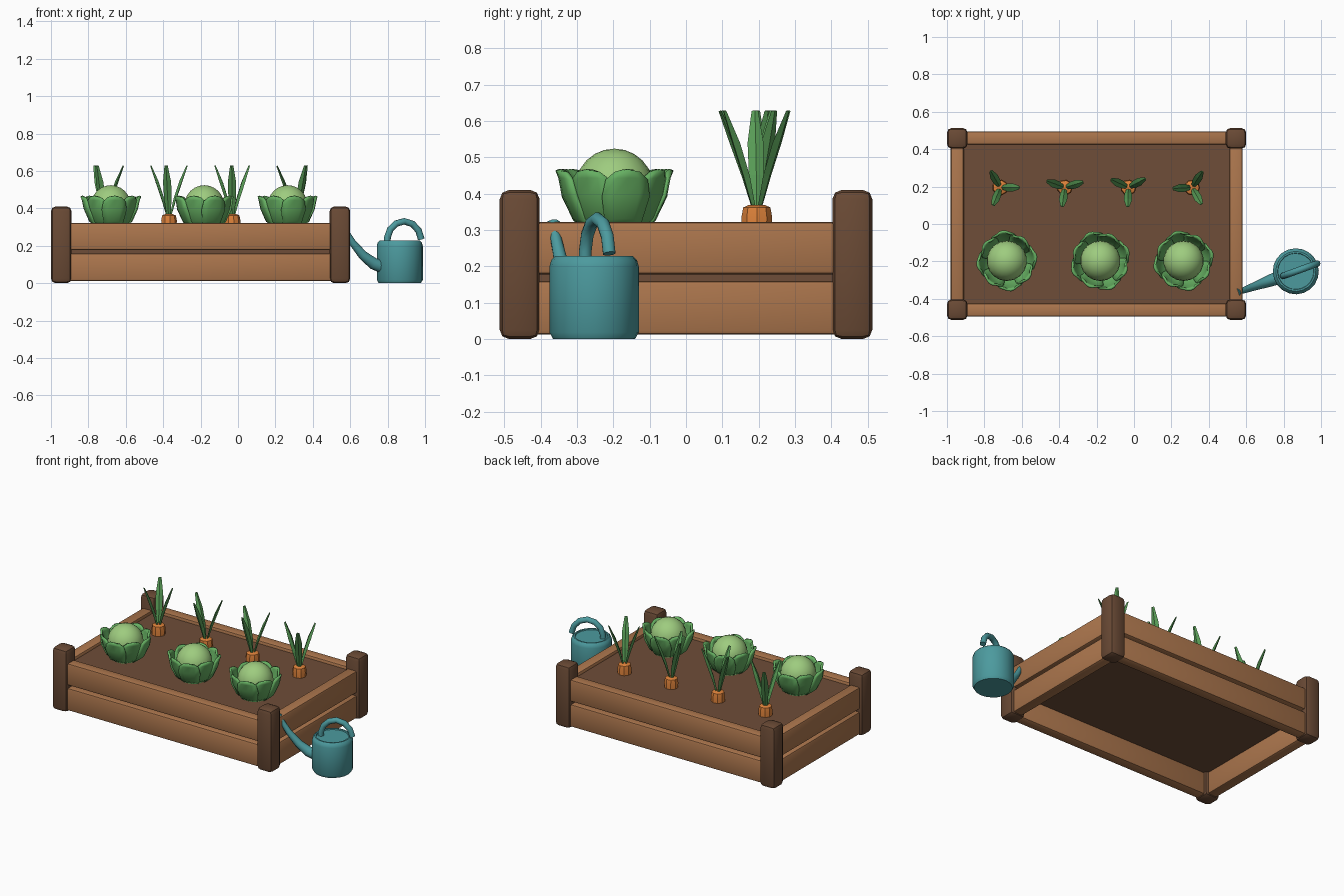
import bpy, bmesh, math
from mathutils import Matrix, Vector

if "Cube" in bpy.data.objects:
    bpy.data.objects.remove(bpy.data.objects["Cube"])


def material(name, r, g, b):
    m = bpy.data.materials.new(name)
    m.diffuse_color = (r, g, b, 1)
    m.use_nodes = True
    m.node_tree.nodes["Principled BSDF"].inputs["Base Color"].default_value = m.diffuse_color
    return m


def srgb(name, *rgb):
    return material(name, *[((c / 255 + 0.055) / 1.055) ** 2.4 for c in rgb])


PLANK = srgb("plank wood", 172, 118, 77)
POST = srgb("dark post wood", 106, 74, 53)
SOIL = srgb("soil", 110, 77, 56)
LEAF = srgb("leaf green", 102, 176, 98)
BLADE = srgb("blade green", 88, 156, 86)
HEART = srgb("pale cabbage green", 158, 204, 127)
ORANGE = srgb("carrot orange", 222, 130, 58)
TEAL = srgb("teal metal", 76, 154, 158)


def finish(name, bm, mat, smooth=None, matrix=None):
    bmesh.ops.recalc_face_normals(bm, faces=bm.faces)
    if matrix is not None:
        bm.transform(matrix)
    me = bpy.data.meshes.new(name)
    bm.to_mesh(me)
    bm.free()
    me.materials.append(mat)
    ob = bpy.data.objects.new(name, me)
    bpy.context.collection.objects.link(ob)
    if smooth:
        bpy.ops.object.select_all(action='DESELECT')
        bpy.context.view_layer.objects.active = ob
        ob.select_set(True)
        bpy.ops.object.shade_smooth_by_angle(angle=math.radians(smooth))
    return ob


def box(name, lo, hi, mat, bevel=0.0):
    lo, hi = Vector(lo), Vector(hi)
    bm = bmesh.new()
    bmesh.ops.create_cube(bm, size=1)
    bm.transform(Matrix.Translation((lo + hi) / 2) @ Matrix.Diagonal((*(hi - lo), 1)))
    if bevel:
        bmesh.ops.bevel(bm, geom=bm.edges[:], offset=bevel, segments=2,
                        profile=0.5, affect='EDGES')
    return finish(name, bm, mat, 25)


def skin(bm, rings):
    """Join closed rings of points and cap both ends."""
    vs = [[bm.verts.new(p) for p in ring] for ring in rings]
    n = len(vs[0])
    for a, b in zip(vs, vs[1:]):
        for i in range(n):
            j = (i + 1) % n
            bm.faces.new((a[i], a[j], b[j], b[i]))
    bm.faces.new(vs[0])
    bm.faces.new(vs[-1])


def lathe(bm, profile, sides):
    skin(bm, [[(r * math.cos(2 * math.pi * i / sides), r * math.sin(2 * math.pi * i / sides), z)
               for i in range(sides)] for r, z in profile])


def tube(bm, path, radii, sides=10, flat=1.0, matrix=Matrix()):
    """Sweep a round or flattened section along a path in the xz plane."""
    pts = [Vector((x, 0, z)) for x, z in path]
    rings = []
    for k, (p, r) in enumerate(zip(pts, radii)):
        t = (pts[min(k + 1, len(pts) - 1)] - pts[max(k - 1, 0)]).normalized()
        nrm = Vector((-t.z, 0, t.x))
        side = Vector((0, 1, 0))
        rings.append([matrix @ (p + r * (math.cos(a) * side + flat * math.sin(a) * nrm))
                      for a in (2 * math.pi * i / sides for i in range(sides))])
    skin(bm, rings)


# Corner posts
for x in (-0.945, 0.545):
    for y in (-0.458, 0.458):
        box("corner_post", (x - 0.055, y - 0.055, 0), (x + 0.055, y + 0.055, 0.41), POST, 0.025)

# Two rows of planks on all four sides
for z0, z1 in ((0.012, 0.16), (0.178, 0.322)):
    for y in (-0.46, 0.46):
        box("long_plank", (-0.95, y - 0.035, z0), (0.55, y + 0.035, z1), PLANK, 0.011)
    for x in (-0.945, 0.545):
        box("end_plank", (x - 0.035, -0.46, z0), (x + 0.035, 0.46, z1), PLANK, 0.011)

# Soil slab
box("soil", (-0.925, -0.44, 0.155), (0.525, 0.44, 0.302), SOIL)

# Carrots with three blades each
for x, angles in ((-0.715, (120, 0, 248)), (-0.37, (160, 17, 262)),
                  (-0.03, (155, 28, 268)), (0.31, (183, 57, 300))):
    place = Matrix.Translation((x, 0.195, 0))
    bm = bmesh.new()
    lathe(bm, [(0.04, 0.27), (0.043, 0.335), (0.038, 0.362), (0.022, 0.369)], 9)
    finish("carrot_root", bm, ORANGE, 35, place)
    bm = bmesh.new()
    for a in angles:
        tube(bm, [(0.008, 0.355), (0.034, 0.45), (0.066, 0.54), (0.102, 0.628)],
             [0.010, 0.020, 0.022, 0.009], 4, 0.4, Matrix.Rotation(math.radians(a), 4, 'Z'))
    finish("carrot_blades", bm, BLADE, None, place)

# Cabbages: round heart inside a ring of cupped leaves
ROWS = ((0.06, 0.295, 0.030), (0.112, 0.335, 0.052), (0.140, 0.40, 0.066), (0.150, 0.445, 0.058),
        (0.159, 0.466, 0.034))
for x, turn in ((-0.68, 8), (-0.18, 22), (0.265, 14)):
    place = Matrix.Translation((x, -0.197, 0))
    bm = bmesh.new()
    bmesh.ops.create_uvsphere(bm, u_segments=18, v_segments=12, radius=0.108)
    finish("cabbage_heart", bm, HEART, 35, place @ Matrix.Translation((0, 0, 0.416)))
    bm = bmesh.new()
    for k in range(8):
        rot = Matrix.Rotation(math.radians(turn + 45 * k), 4, 'Z')
        shrink = 1.0 if k % 2 == 0 else 0.94
        grid = []
        for r, z, w in ROWS:
            grid.append([bm.verts.new(rot @ Vector((r * shrink - 0.016 * u * u, w * u,
                                                    z - 0.006 * u * u)))
                         for u in (-1, -0.5, 0, 0.5, 1)])
        for a, b in zip(grid, grid[1:]):
            for i in range(4):
                bm.faces.new((a[i], a[i + 1], b[i + 1], b[i]))
    ob = finish("cabbage_leaves", bm, LEAF, 30, place)
    mod = ob.modifiers.new("thickness", 'SOLIDIFY')
    mod.thickness = 0.012
    mod.offset = 0

# Watering can, turned slightly
can = Matrix.Translation((0.865, -0.253, 0)) @ Matrix.Rotation(math.radians(20), 4, 'Z')
bm = bmesh.new()
lathe(bm, [(0.113, 0), (0.123, 0.018), (0.123, 0.200), (0.118, 0.217), (0.107, 0.228),
           (0.098, 0.228), (0.096, 0.221)], 20)
finish("can_body", bm, TEAL, 35, can)

bm = bmesh.new()
tube(bm, [(-0.072, 0.20), (-0.070, 0.245), (-0.054, 0.288), (-0.020, 0.319), (0.025, 0.331),
          (0.072, 0.317), (0.107, 0.281), (0.122, 0.235)], [0.018] * 8)
finish("can_handle", bm, TEAL, 40, can)

bm = bmesh.new()
tube(bm, [(-0.09, 0.085), (-0.15, 0.105), (-0.21, 0.150), (-0.27, 0.218), (-0.315, 0.288),
          (-0.322, 0.298)], [0.036, 0.032, 0.025, 0.019, 0.015, 0.015])
finish("can_spout", bm, TEAL, 40, can)

bm = bmesh.new()
tube(bm, [(-0.315, 0.288), (-0.332, 0.305), (-0.338, 0.311)], [0.014, 0.026, 0.026])
finish("spout_rose", bm, TEAL, 35, can)
